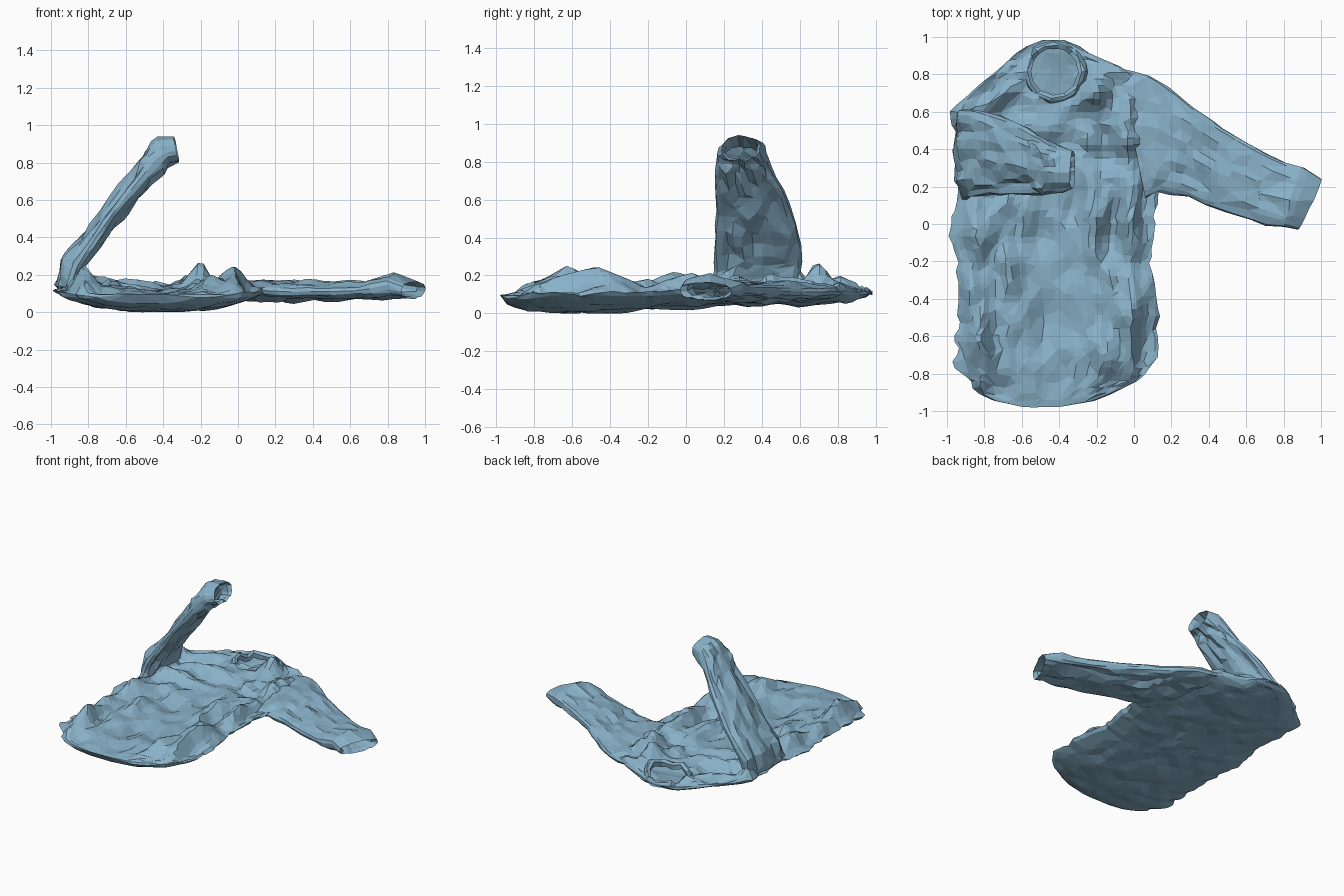
import bpy, bmesh, math
from mathutils import Vector, noise

if "Cube" in bpy.data.objects:
    bpy.data.objects.remove(bpy.data.objects["Cube"])

CLOTH = bpy.data.materials.new("blue_cloth")
CLOTH.diffuse_color = (0.25, 0.44, 0.58, 1)
CLOTH.use_nodes = True
CLOTH.node_tree.nodes["Principled BSDF"].inputs["Base Color"].default_value = CLOTH.diffuse_color


def crease(x, y, z, seed=0.0):
    """Sharp-ridged cloth wrinkle value, about -0.5..0.5."""
    n = noise.noise(Vector((x, y, z + seed)))
    m = noise.noise(Vector((x * 2.3, y * 2.3, z + seed + 9)))
    return (0.45 - abs(n) * 2.0) * 0.7 + m * 0.6


def lerp_rows(rows, t):
    """Interpolate rows keyed by their first value."""
    for a, b in zip(rows, rows[1:]):
        if t <= b[0]:
            f = (t - a[0]) / (b[0] - a[0])
            return [p + (q - p) * f for p, q in zip(a, b)]
    return list(rows[-1])


def finish(name, bm, ratio=None):
    bmesh.ops.recalc_face_normals(bm, faces=bm.faces)
    me = bpy.data.meshes.new(name)
    bm.to_mesh(me)
    bm.free()
    me.materials.append(CLOTH)
    ob = bpy.data.objects.new(name, me)
    bpy.context.collection.objects.link(ob)
    if ratio:  # irregular low-poly triangles
        ob.modifiers.new("facets", 'DECIMATE').ratio = ratio
    return ob


# Shirt body: outline rows are y, left x, right x, bottom z, edge z, top z
BODY = [
    (-0.98, -0.60, -0.40, .075, .08, .09), (-0.95, -0.74, -0.22, .05, .08, .10),
    (-0.90, -0.84, -0.09, .03, .08, .105), (-0.82, -0.91, 0.04, .015, .09, .11),
    (-0.73, -0.95, 0.12, .005, .10, .11), (-0.50, -0.95, 0.13, .008, .10, .105),
    (-0.20, -0.95, 0.08, .02, .10, .105), (-0.06, -1.00, 0.10, .03, .11, .105),
    (0.15, -0.95, 0.12, .04, .12, .11), (0.40, -0.95, 0.14, .045, .12, .115),
    (0.61, -0.99, 0.12, .05, .14, .13), (0.73, -0.85, 0.09, .055, .12, .135),
    (0.83, -0.73, -0.05, .06, .11, .13), (0.90, -0.65, -0.21, .07, .10, .12),
    (0.96, -0.56, -0.31, .085, .10, .11), (0.985, -0.49, -0.37, .09, .10, .10)]
# Large folds: x, y, x spread, y spread, height
FOLDS = [(-.10, -.68, .11, .13, .12), (-.03, -.46, .10, .14, .13),
         (-.83, -.66, .09, .16, .10), (-.85, -.35, .07, .14, .07),
         (-.85, .02, .09, .20, .09), (.0, -.02, .09, .22, .09),
         (-.20, .68, .07, .09, .12), (-.94, .58, .05, .08, .11),
         (-.68, -.15, .05, .30, .05), (-.22, .05, .06, .25, .06),
         (-.05, .45, .09, .18, .06), (-.60, .50, .20, .05, .05),
         (-.62, .30, .22, .05, .04), (-.80, .25, .10, .10, .05)]
HX, HY, HRX, HRY = -0.425, 0.815, 0.13, 0.13   # neck opening


def top_height(x, y, base):
    z = base + sum(h * math.exp(-((x - a) / c) ** 2 - ((y - b) / d) ** 2)
                   for a, b, c, d, h in FOLDS)
    amp = 0.03 + 0.06 * min(1, abs(x + .42) / .4)
    k = min(1, max(0, (y - .1) / .3))          # folds turn sideways at the chest
    w = (1 - k) * crease(x * 5, y * 3, 0) + k * crease(x * 4, y * 4.5, 7)
    return z + amp * w


def shirt_body():
    bm = bmesh.new()
    nx, ny = 34, 56
    top, bot = [], []
    for j in range(ny + 1):
        y = -0.98 + 1.965 * j / ny
        _, xl, xr, zb, ze, zt = lerp_rows(BODY, y)
        fade = max(0, min(1, (y + .95) / .11, (.985 - y) / .08))
        xl += 0.035 * fade * crease(0, y * 6, 1)
        xr += 0.035 * fade * crease(3, y * 6, 2)
        tr, br = [], []
        for i in range(nx + 1):
            u = math.sin(math.pi * (i / nx - .5)) * .45 + (2 * i / nx - 1) * .55
            x = (xl + xr) / 2 + u * (xr - xl) / 2
            s = math.sqrt(max(0, 1 - abs(u) ** 6))
            sb = max(0, 1 - abs(u) ** 3.2)
            h = ze + (zt - ze) * s + (top_height(x, y, zt) - zt) * s * fade
            b = ze + (zb - ze) * sb + 0.025 * crease(x * 4, y * 4, 5) * sb * fade
            e = ze + .04 * crease(u * 3, y * 5, 11) * fade
            v = bm.verts.new((x, y, max(h, b + .02) if 0 < i < nx else e))
            tr.append(v)
            br.append(v if i in (0, nx) or j in (0, ny)
                      else bm.verts.new((x, y, max(b, 0))))
        top.append(tr)
        bot.append(br)
    for rows in (top, bot):
        for j in range(ny):
            for i in range(nx):
                q = (rows[j][i], rows[j][i + 1], rows[j + 1][i + 1], rows[j + 1][i])
                if rows is top:
                    c = sum((v.co for v in q), Vector()) / 4
                    if ((c.x - HX) / HRX) ** 2 + ((c.y - HY) / HRY) ** 2 < 1.15:
                        continue
                bm.faces.new(q)
    bmesh.ops.delete(bm, geom=[v for v in bm.verts if not v.link_faces], context='VERTS')
    # round off the neck edge
    for v in bm.verts:
        if v.is_boundary:
            dx, dy = (v.co.x - HX) / HRX, (v.co.y - HY) / HRY
            r = math.hypot(dx, dy)
            if r < 1.5:
                v.co.x, v.co.y = HX + dx / r * HRX * 1.12, HY + dy / r * HRY * 1.12
    finish("shirt_body", bm, 0.4)


def collar():
    """Flattened band around the neck opening, lower at the back."""
    bm = bmesh.new()
    section = [(1.0, -.035), (.96, .0), (1.1, .015), (1.22, .008), (1.32, -.02)]
    rings = []
    for k in range(22):
        a = 2 * math.pi * k / 22
        co, si = math.cos(a), math.sin(a)
        zc = .122 - .012 * si + .045 * max(0, co) ** 2 + .04 * crease(co * 2, si * 2, 3)
        jit = 1 + .12 * crease(co * 3, si * 3, 8)
        rings.append([bm.verts.new((HX + HRX * s * (jit if s > 1.15 else 1) * co,
                                    HY + HRY * s * si, zc + dz)) for s, dz in section])
    for k in range(22):
        r, q = rings[k], rings[(k + 1) % 22]
        for m in range(len(section) - 1):
            bm.faces.new((r[m], r[m + 1], q[m + 1], q[m]))
    finish("collar", bm, 0.7)


def sleeve(name, rows, seed):
    """Flattened cloth tube; rows are t, edge A xyz, edge B xyz, half thickness."""
    bm = bmesh.new()
    n, steps = 26, 28
    ring_params = [(k / steps, 1.0) for k in range(steps + 1)]
    ring_params += [(.97, .78), (.88, .68)]     # hem turned inwards at the cuff
    rings = []
    for t, scale in ring_params:
        r, r0, r1 = (lerp_rows(rows, q) for q in (t, max(0, t - .08), min(1, t + .08)))
        a, b = Vector(r[1:4]), Vector(r[4:7])
        c, side = (a + b) / 2, (a - b) / 2
        along = Vector(r1[1:4]) + Vector(r1[4:7]) - Vector(r0[1:4]) - Vector(r0[4:7])
        nor = along.cross(side).normalized()
        calm = 1 - .65 * max(0, (t - .75) / .25)    # smoother towards the cuff
        ring = []
        for k in range(n):
            g = 2 * math.pi * k / n
            co, si = math.cos(g), math.sin(g)
            w = crease(t * 4, co * 2.2, si * .8, seed) * calm
            lift = math.copysign(abs(si) ** .7, si) * r[7]
            p = c + side * co * scale + nor * lift * scale * (1 + .7 * w)
            ring.append(bm.verts.new(p + side.normalized() * co * .02 * w * scale))
        rings.append(ring)
    for r, q in zip(rings, rings[1:]):
        for k in range(n):
            bm.faces.new((r[k], r[(k + 1) % n], q[(k + 1) % n], q[k]))
    finish(name, bm, 0.42)


shirt_body()
collar()
# Sleeve lying flat on the right
sleeve("flat_sleeve", [
    (0.0, -.08, .83, .115, .06, .14, .115, .04), (.15, .09, .795, .115, .13, .17, .115, .05),
    (.35, .28, .655, .115, .27, .15, .11, .05), (.55, .48, .505, .115, .45, .08, .11, .045),
    (.75, .72, .37, .12, .66, .01, .115, .045), (.9, .90, .30, .13, .80, -.02, .15, .062),
    (1.0, 1.0, .24, .115, .875, -.03, .12, .045)], 20)
# Raised sleeve folded up and over the chest from the left side
sleeve("raised_sleeve", [
    (0.0, -.92, .60, .14, -.90, .13, .13, .05), (.15, -.91, .61, .28, -.86, .15, .24, .065),
    (.35, -.78, .60, .41, -.77, .155, .39, .05), (.6, -.59, .52, .64, -.59, .16, .63, .055),
    (.8, -.46, .44, .79, -.46, .155, .79, .068), (.92, -.40, .42, .855, -.40, .165, .855, .075),
    (1.0, -.325, .39, .875, -.33, .19, .865, .068)], 40)
